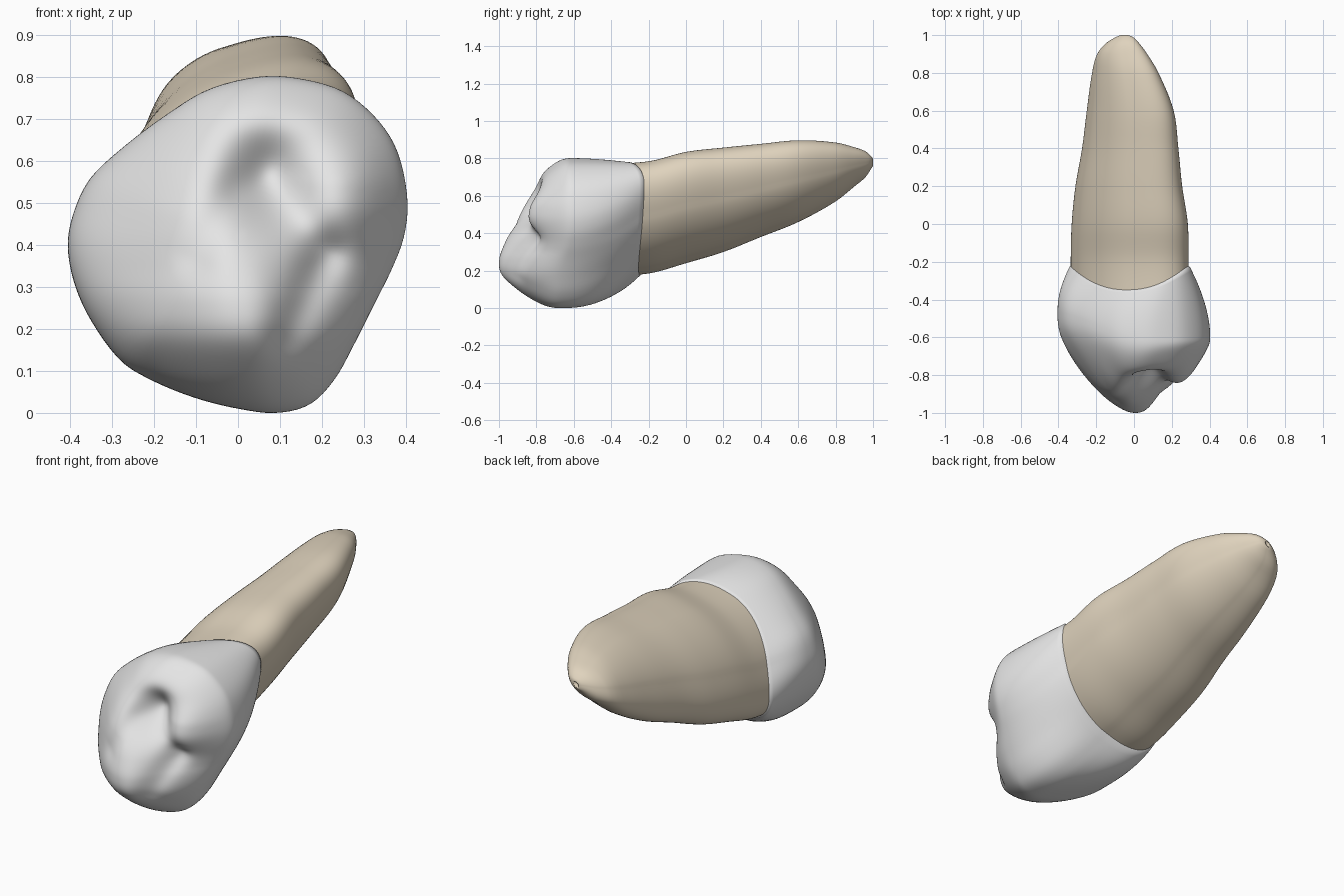
import bpy, bmesh, math
from mathutils import Vector

if "Cube" in bpy.data.objects:
    bpy.data.objects.remove(bpy.data.objects["Cube"])

N = 112  # points around every ring


def material(name, rgb):
    m = bpy.data.materials.new(name)
    m.diffuse_color = (*rgb, 1)
    m.use_nodes = True
    m.node_tree.nodes["Principled BSDF"].inputs["Base Color"].default_value = m.diffuse_color
    return m


enamel = material("enamel_grey", (0.78, 0.78, 0.78))
dentine = material("root_beige", (0.74, 0.65, 0.51))


def catmull(a, b, c, d, t):
    return 0.5 * (2 * b + (c - a) * t + (2 * a - 5 * b + 4 * c - d) * t * t
                  + (3 * b - a - 3 * c + d) * t ** 3)


def table(rows, key):
    """Smooth (Hermite) lookup in rows of (key, values...)."""
    k = [r[0] for r in rows]
    key = min(max(key, k[0]), k[-1])
    i = max(j for j in range(len(k) - 1) if k[j] <= key)
    h = k[i + 1] - k[i]
    t = (key - k[i]) / h

    def slope(j, n):
        lo, hi = max(j - 1, 0), min(j + 1, len(k) - 1)
        return (rows[hi][n] - rows[lo][n]) / (k[hi] - k[lo])
    return [(2*t**3 - 3*t*t + 1) * rows[i][n] + (t**3 - 2*t*t + t) * h * slope(i, n)
            + (3*t*t - 2*t**3) * rows[i+1][n] + (t**3 - t*t) * h * slope(i + 1, n)
            for n in range(1, len(rows[0]))]


def gauss(x, z, cx, cz, sx, sz):
    return math.exp(-((x - cx) / sx) ** 2 / 2 - ((z - cz) / sz) ** 2 / 2)


def ramp(x, e=.05):
    """Rounded max(0, x)."""
    return (x + math.sqrt(x * x + e * e)) / 2


def groove(x, z, a, b, s):
    """Soft line between two points."""
    p, a, b = Vector((x, z)), Vector(a), Vector(b)
    d = b - a
    t = min(max((p - a).dot(d) / d.length_squared, 0), 1)
    return math.exp(-((p - a - d * t).length / s) ** 2 / 2)


def loft(name, rings, mat):
    bm = bmesh.new()
    vr = [[bm.verts.new(p) for p in ring] for ring in rings]
    for r0, r1 in zip(vr, vr[1:]):
        for i in range(N):
            j = (i + 1) % N
            bm.faces.new((r0[i], r0[j], r1[j], r1[i]))
    bm.faces.new(vr[0])
    bm.faces.new(vr[-1])
    bmesh.ops.recalc_face_normals(bm, faces=bm.faces)
    for f in bm.faces:
        f.smooth = True
    me = bpy.data.meshes.new(name)
    bm.to_mesh(me)
    bm.free()
    me.materials.append(mat)
    ob = bpy.data.objects.new(name, me)
    bpy.context.collection.objects.link(ob)
    return ob


# Outline of the crown seen from the front (x, z)
pts = [Vector(p) for p in (
    (0.05, .80), (.15, .795), (.25, .765), (.33, .70), (.38, .62), (.403, .51), (.395, .42),
    (.365, .34), (.325, .26), (.28, .17), (.23, .08), (.17, .02), (.09, 0), (0, .01),
    (-.1, .035), (-.2, .075), (-.28, .125), (-.35, .22), (-.39, .31), (-.405, .4),
    (-.39, .48), (-.35, .56), (-.27, .635), (-.17, .71), (-.07, .77))]
outline = []
for i in range(N):
    u = i / N * len(pts)
    k = int(u)
    outline.append(catmull(pts[k - 1], pts[k], pts[(k + 1) % len(pts)],
                           pts[(k + 2) % len(pts)], u - k))
C = Vector((0.0, 0.42))

# Root stations: y, x range, z range
stations = [(-.5, -.33, .29, .165, .765), (-.2, -.335, .288, .185, .785),
            (0, -.33, .285, .24, .835), (.2, -.31, .255, .30, .858),
            (.4, -.275, .235, .38, .878), (.6, -.25, .21, .46, .897),
            (.8, -.222, .13, .57, .885), (.9, -.195, .07, .65, .86),
            (.96, -.145, .025, .70, .838), (.99, -.095, -.005, .745, .812),
            (1.0, -.07, -.03, .76, .797)]
TILT = math.asin(.5)


def root_point(p, y, grow=1.0):
    """Leaning oval that fits the station's box, in the direction of p."""
    x0, x1, z0, z1 = table(stations, y)
    a = math.atan2(p.y - .41, p.x) - TILT / 2
    c, s = math.cos(a), math.sin(a + TILT)
    c, s = (math.copysign(abs(v) ** .9, v) for v in (c, s))
    return Vector(((x0 + x1) / 2 + grow * c * (x1 - x0) / 2, y,
                   (z0 + z1) / 2 + grow * s * (z1 - z0) / 2))


# Root, with a tiny pit at the tip
ys = [-.42 + 1.32 * i / 40 for i in range(41)] + [.92, .94, .96, .975, .985, .993, 1.0]
rings = [[root_point(p, y) for p in outline] for y in ys]
for dy in (0, .015):
    rings.append([root_point(p, 1.0, .7) - Vector((0, dy, 0)) for p in outline])
loft("root", rings, dentine)

# Chewing surface: sloping base profile by height, then lobes and grooves
profile = [(0, -.91), (.1, -.985), (.18, -1.03), (.26, -1.015), (.35, -.97), (.5, -.90),
           (.6, -.86), (.7, -.81), (.8, -.78)]


def chewing(x, z):
    f = table(profile, z)[0]
    f += .62 * ramp(-x - .03) - .015
    f += (.9 - .3 * min(max((z - .3) / .25, 0), 1)) * ramp(x - .05) - .015
    f -= .105 * gauss(x, z, .29, .51, .09, .09 if z < .51 else .16)   # side lobe
    f -= .045 * gauss(x, z, .11, .70, .13, .05)                       # upper rim
    f -= .045 * gauss(x, z, -.13, .53, .10, .13)                      # left ridge
    f += .12 * gauss(x, z, .06, .565, .07, .09)                       # central pit
    f += .015 * groove(x, z, (-.02, .52), (-.1, .37), .035)
    f += .03 * groove(x, z, (.12, .18), (.21, .38), .035)
    f += .03 * groove(x, z, (.08, .56), (.21, .38), .045)
    f -= .01 * gauss(x, z, .26, .25, .05, .08)
    return f


def angle(p):
    return math.atan2(p.y - C.y, p.x - C.x)


def toward(p, degrees):
    """1 in the given direction, fading to 0 a quarter turn away."""
    return max(0, math.cos(angle(p) - math.radians(degrees))) ** 2


def widest_y(p):
    c, s = math.cos(angle(p)), math.sin(angle(p))
    return -.535 * c * c - .63 * s * s - .065 * c + .03 * s


def neck_y(p):
    return -.225 - .125 * toward(p, 108) - .03 * toward(p, -75)


# Crown: chewing face out to the widest ring, then back to the neck
rings = []
for i in range(1, 49):
    r = math.sin(math.pi / 2 * i / 48)
    fall = max(0, 1 - r ** 2.6) ** (1 / 2.6)
    ring = []
    for p in outline:
        q = C + (p - C) * r
        w = widest_y(p)
        ring.append(Vector((q.x, w - (w - chewing(q.x, q.y)) * fall, q.y)))
    rings.append(ring)
low = min(v.y for ring in rings for v in ring)
for ring in rings:
    for v in ring:
        if v.y < -.55:
            v.y = -.55 + (v.y + .55) * .45 / (-.55 - low)
for i in range(1, 17):
    t = i / 16
    ring = []
    for p in outline:
        w, n = widest_y(p), neck_y(p)
        bulge = 1.8 + 1.3 * toward(p, 235)
        v = Vector((p.x, 0, p.y)).lerp(root_point(p, n, 1.02), t ** bulge)
        v.y = w + (n - w) * t
        ring.append(v)
    rings.append(ring)
rings.append([root_point(p, neck_y(p) + .004, .96) for p in outline])
loft("crown", rings, enamel)
